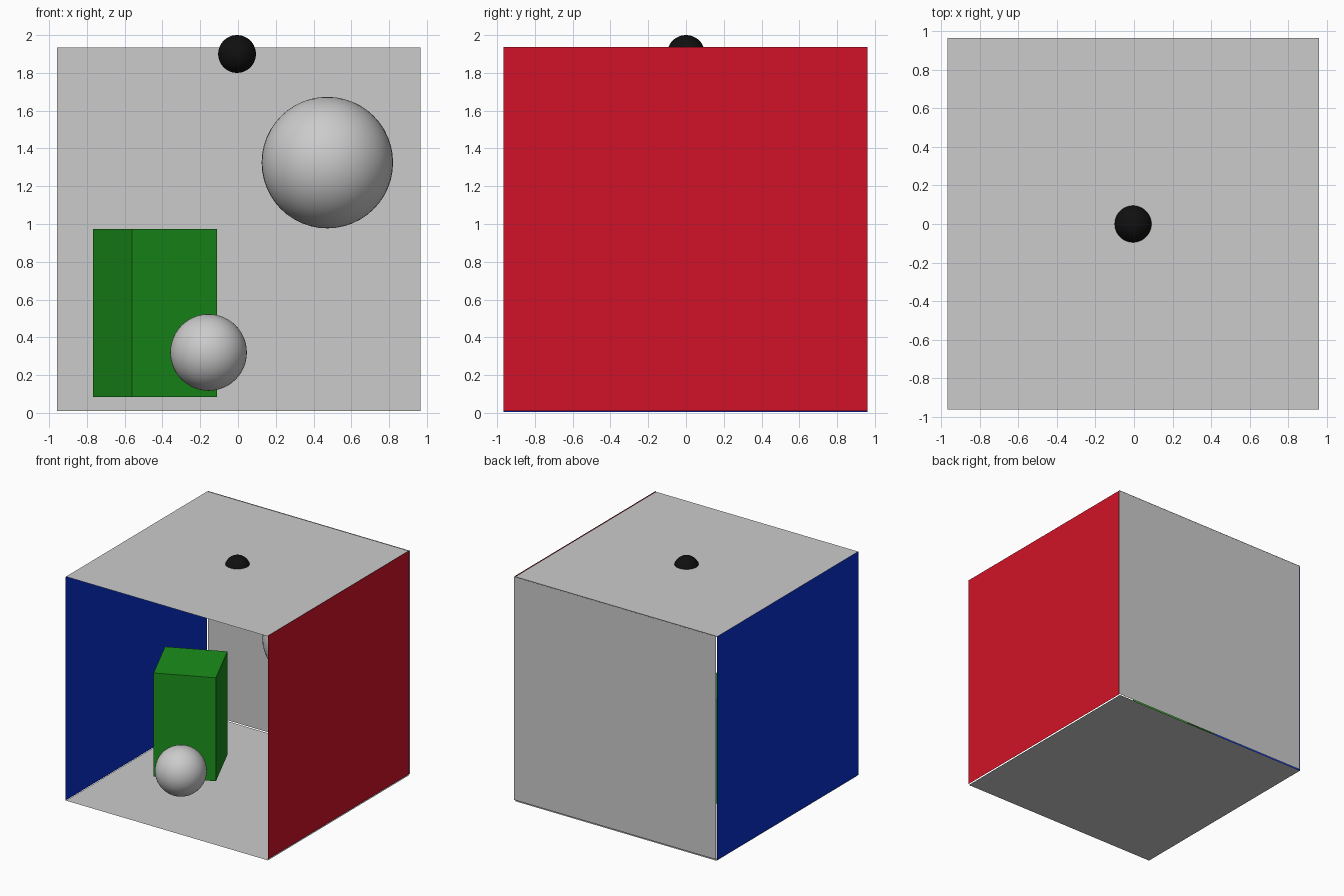
import bpy
from math import radians, pi

if "Cube" in bpy.data.objects:
    bpy.data.objects.remove(bpy.data.objects["Cube"])

S = 1.926  # side of each wall panel


def colour(obj, name, rgb):
    mat = bpy.data.materials.get(name) or bpy.data.materials.new(name)
    mat.diffuse_color = (*rgb, 1)
    mat.use_nodes = True
    mat.node_tree.nodes["Principled BSDF"].inputs["Base Color"].default_value = mat.diffuse_color
    obj.data.materials.append(mat)


def panel(name, loc, rot=(0, 0, 0)):
    bpy.ops.mesh.primitive_plane_add(size=S, location=loc, rotation=rot)
    bpy.context.object.name = name
    return bpy.context.object


def ball(name, loc, r):
    bpy.ops.mesh.primitive_uv_sphere_add(segments=48, ring_count=24, radius=r, location=loc)
    bpy.context.object.name = name
    bpy.ops.object.shade_smooth()
    return bpy.context.object


# Room: thin square panels, open at the front
panel("floor", (-0.004, 0.002, 0))
panel("ceiling", (-0.005, 0.002, 1.93))
panel("back_wall", (0.004, 0.964, 0.972), (pi / 2, 0, 0))
left = panel("left_wall", (-0.967, -0.002, 0.967), (0, pi / 2, 0))
colour(left, "blue", (0.003, 0.03, 0.6))
right = panel("right_wall", (0.96, -0.002, 0.974), (0, -pi / 2, 0))
colour(right, "red", (0.63, 0.006, 0.02))

# Turned block
bpy.ops.mesh.primitive_cube_add(size=1, location=(-0.439, -0.02, 0.529),
                                rotation=(0, 0, radians(24.6)))
block = bpy.context.object
block.name = "tall_block"
block.scale = (0.495, 0.495, 0.891)
colour(block, "green", (0.011, 0.28, 0.011))

# Spheres
ball("large_sphere", (0.473, 0.26, 1.325), 0.348)
ball("small_sphere", (-0.156, -0.555, 0.32), 0.203)

# Lamp ball poking through the ceiling
lamp = ball("lamp_ball", (-0.005, 0, 1.9), 0.1)
colour(lamp, "black", (0.005, 0.005, 0.005))
